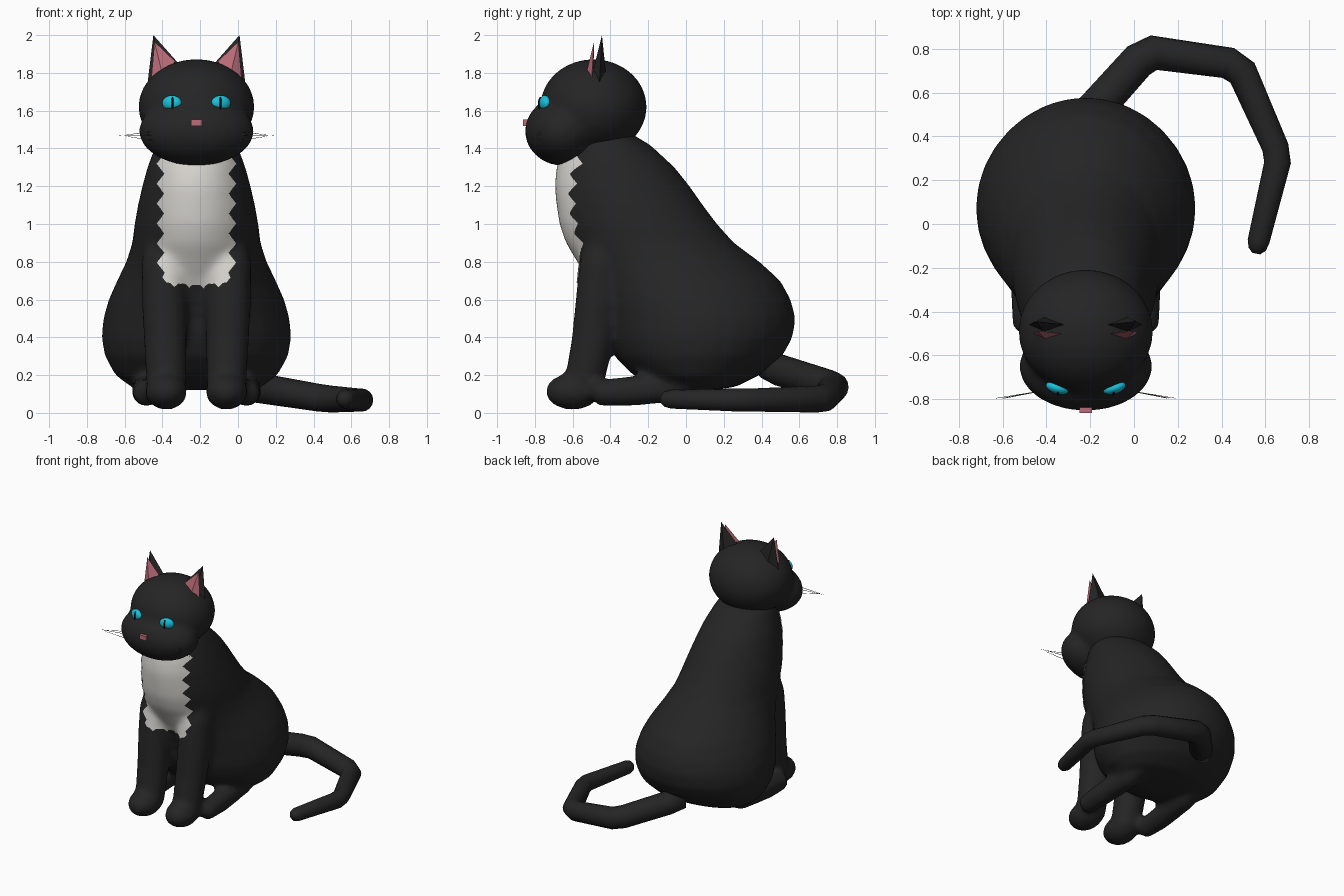
import bpy, bmesh, math
from mathutils import Vector, Matrix
from mathutils.bvhtree import BVHTree

if "Cube" in bpy.data.objects:
    bpy.data.objects.remove(bpy.data.objects["Cube"])

CX = -0.22  # symmetry plane of the cat (the tail sweeps to one side)


def material(name, rgb):
    m = bpy.data.materials.new(name)
    m.diffuse_color = (*rgb, 1)
    m.use_nodes = True
    m.node_tree.nodes["Principled BSDF"].inputs["Base Color"].default_value = m.diffuse_color
    return m


BLACK = material("black fur", (0.018, 0.018, 0.018))
WHITE = material("white fur", (0.72, 0.70, 0.66))
PINK = material("pink skin", (0.50, 0.15, 0.19))
CYAN = material("cyan iris", (0.01, 0.53, 0.70))
PUPIL = material("pupil black", (0.005, 0.005, 0.005))
GREY = material("whisker grey", (0.15, 0.15, 0.15))


def finish(bm, name, mat, smooth=True, blend=0):
    """Turn a bmesh into an object; blend > 0 fuses the overlapping parts."""
    bmesh.ops.recalc_face_normals(bm, faces=bm.faces)
    for f in bm.faces:
        f.smooth = smooth
    me = bpy.data.meshes.new(name)
    bm.to_mesh(me)
    bm.free()
    me.materials.append(mat)
    ob = bpy.data.objects.new(name, me)
    bpy.context.collection.objects.link(ob)
    if blend:
        r = ob.modifiers.new("fuse", 'REMESH')
        r.mode = 'VOXEL'
        r.voxel_size = blend
        r.use_smooth_shade = True
        s = ob.modifiers.new("soften", 'SMOOTH')
        s.factor = 0.5
        s.iterations = 6
    return ob


def bridge(bm, rings):
    n = len(rings[0])
    for a, b in zip(rings, rings[1:]):
        for i in range(n):
            bm.faces.new((a[i], a[(i + 1) % n], b[(i + 1) % n], b[i]))
    bm.faces.new(rings[0][::-1])
    bm.faces.new(rings[-1])


def loft(bm, sections, n=32):
    """Stack of horizontal ellipses: x, y, z, rx, ry."""
    rings = []
    for x, y, z, rx, ry in sections:
        rings.append([bm.verts.new((x + rx * math.cos(t), y + ry * math.sin(t), z))
                      for t in (2 * math.pi * i / n for i in range(n))])
    bridge(bm, rings)


def tube(bm, path, n=14):
    """Round tube along x, y, z, radius points."""
    pts = [Vector(p[:3]) for p in path]
    rings = []
    for i, p in enumerate(pts):
        d = Vector()
        if i:
            d += (p - pts[i - 1]).normalized()
        if i < len(pts) - 1:
            d += (pts[i + 1] - p).normalized()
        q = d.to_track_quat('Z', 'Y')
        rings.append([bm.verts.new(p + q @ Vector((math.cos(t), math.sin(t), 0)) * path[i][3])
                      for t in (2 * math.pi * k / n for k in range(n))])
    bridge(bm, rings)


def ellipsoid(bm, c, r, turn=0, seg=32):
    m = Matrix.Translation(c) @ Matrix.Rotation(turn, 4, 'Z') @ Matrix.Diagonal((*r, 1))
    bmesh.ops.create_uvsphere(bm, u_segments=seg, v_segments=seg // 2, radius=1, matrix=m)


# Body: torso from height, front y, back y, half width
torso = [(1.52, -0.60, -0.36, 0.16), (1.42, -0.65, -0.19, 0.215), (1.3, -0.68, -0.06, 0.26),
         (1.2, -0.69, 0.02, 0.287), (1.1, -0.68, 0.09, 0.31), (1.0, -0.665, 0.165, 0.328),
         (0.9, -0.63, 0.255, 0.34), (0.8, -0.57, 0.39, 0.372), (0.7, -0.51, 0.50, 0.42),
         (0.6, -0.47, 0.555, 0.465), (0.5, -0.44, 0.58, 0.493), (0.4, -0.42, 0.565, 0.503),
         (0.3, -0.38, 0.51, 0.485), (0.2, -0.28, 0.39, 0.43), (0.14, -0.16, 0.27, 0.35),
         (0.12, -0.05, 0.15, 0.20)]
bm = bmesh.new()
loft(bm, [(CX, (f + b) / 2, z, w, (b - f) / 2) for z, f, b, w in torso])
for s in (-1, 1):
    # front leg, front paw and hind foot
    loft(bm, [(CX + s * dx, y, z, r, r) for dx, y, z, r in
              [(0.16, -0.42, 0.98, 0.09), (0.17, -0.445, 0.8, 0.12), (0.17, -0.465, 0.6, 0.12),
               (0.165, -0.49, 0.4, 0.115), (0.16, -0.53, 0.2, 0.108), (0.16, -0.55, 0.08, 0.10)]], 20)
    ellipsoid(bm, (CX + s * 0.16, -0.60, 0.113), (0.112, 0.145, 0.097), 0, 24)
    tube(bm, [(CX + s * 0.26, -0.50, 0.10, 0.03), (CX + s * 0.265, -0.47, 0.105, 0.07),
              (CX + s * 0.265, -0.30, 0.115, 0.08), (CX + s * 0.25, 0.0, 0.14, 0.08),
              (CX + s * 0.24, 0.1, 0.17, 0.06)])
body = finish(bm, "body", BLACK, blend=0.022)

# Head: skull and muzzle
bm = bmesh.new()
ellipsoid(bm, (CX, -0.49, 1.62), (0.308, 0.283, 0.253))
ellipsoid(bm, (CX, -0.65, 1.492), (0.305, 0.203, 0.184))
finish(bm, "head", BLACK, blend=0.02)

# White chest with a jagged edge, laid on the body surface
tree = BVHTree.FromObject(body, bpy.context.evaluated_depsgraph_get())
bm = bmesh.new()
COLS, ROWS = 16, 26
grid = []
for j in range(ROWS + 1):
    tooth = abs((j % 4) - 2) / 2
    half = 0.168 + 0.04 * tooth
    if j < 2:
        half = 0.16 + 0.02 * j
    row = []
    for i in range(COLS + 1):
        u = 2 * i / COLS - 1
        z = 0.69 + 0.68 * j / ROWS
        if j == 0:
            z -= 0.02 * (i % 4 == 2) + 0.01 * (1 - u * u)
        hit, nor, _, _ = tree.ray_cast(Vector((CX + u * half, -2, z)), Vector((0, 1, 0)))
        row.append(bm.verts.new(hit + nor * 0.006))
    grid.append(row)
for a, b in zip(grid, grid[1:]):
    for i in range(COLS):
        bm.faces.new((a[i], a[i + 1], b[i + 1], b[i]))
chest = finish(bm, "chest_patch", WHITE)

# Tail
bm = bmesh.new()
tube(bm, [(-0.28, 0.42, 0.24, 0.06), (-0.20, 0.50, 0.225, 0.085), (0.02, 0.745, 0.15, 0.082),
          (0.09, 0.782, 0.135, 0.08), (0.43, 0.735, 0.08, 0.073), (0.495, 0.69, 0.073, 0.071),
          (0.645, 0.35, 0.068, 0.061), (0.655, 0.28, 0.068, 0.061), (0.568, -0.08, 0.073, 0.05),
          (0.562, -0.115, 0.073, 0.04), (0.558, -0.135, 0.073, 0.018)], 16)
finish(bm, "tail", BLACK)

# Nose
bm = bmesh.new()
bmesh.ops.create_cube(bm, size=1, matrix=Matrix.Translation((CX, -0.84, 1.537))
                      @ Matrix.Diagonal((0.057, 0.045, 0.034, 1)))
finish(bm, "nose", PINK, smooth=False)

for s, side in ((-1, "left"), (1, "right")):
    # Ear: four-sided spike
    bm = bmesh.new()
    tip = bm.verts.new((CX + s * 0.228, -0.445, 2.0))
    base = [bm.verts.new((CX + s * x, y, z)) for x, y, z in
            [(0.262, -0.46, 1.72), (0.18, -0.505, 1.76), (0.095, -0.46, 1.85), (0.18, -0.42, 1.76)]]
    for i in range(4):
        bm.faces.new((base[i], base[(i + 1) % 4], tip))
    bm.faces.new(base)
    finish(bm, side + "_ear", BLACK, smooth=False)
    # Pink inner ear
    bm = bmesh.new()
    tip = bm.verts.new((CX + s * 0.222, -0.487, 1.965))
    base = [bm.verts.new((CX + s * x, y, z)) for x, y, z in
            [(0.24, -0.50, 1.76), (0.18, -0.53, 1.79), (0.112, -0.50, 1.86), (0.18, -0.49, 1.78)]]
    for i in range(4):
        bm.faces.new((base[i], base[(i + 1) % 4], tip))
    bm.faces.new(base)
    finish(bm, side + "_inner_ear", PINK, smooth=False)
    # Eye and slit pupil
    bm = bmesh.new()
    ellipsoid(bm, (CX + s * 0.13, -0.748, 1.64), (0.054, 0.028, 0.041), s * 0.3, 20)
    finish(bm, side + "_eye", CYAN)
    bm = bmesh.new()
    ellipsoid(bm, (CX + s * 0.127, -0.770, 1.637), (0.007, 0.014, 0.037), 0, 12)
    finish(bm, side + "_pupil", PUPIL)
    # Whiskers
    bm = bmesh.new()
    for z0, z1, x1 in ((1.492, 1.47, 0.38), (1.472, 1.468, 0.41), (1.44, 1.464, 0.37)):
        tube(bm, [(CX + s * 0.22, -0.765, z0, 0.002), (CX + s * x1, -0.795, z1, 0.001)], 5)
    finish(bm, side + "_whiskers", GREY)
